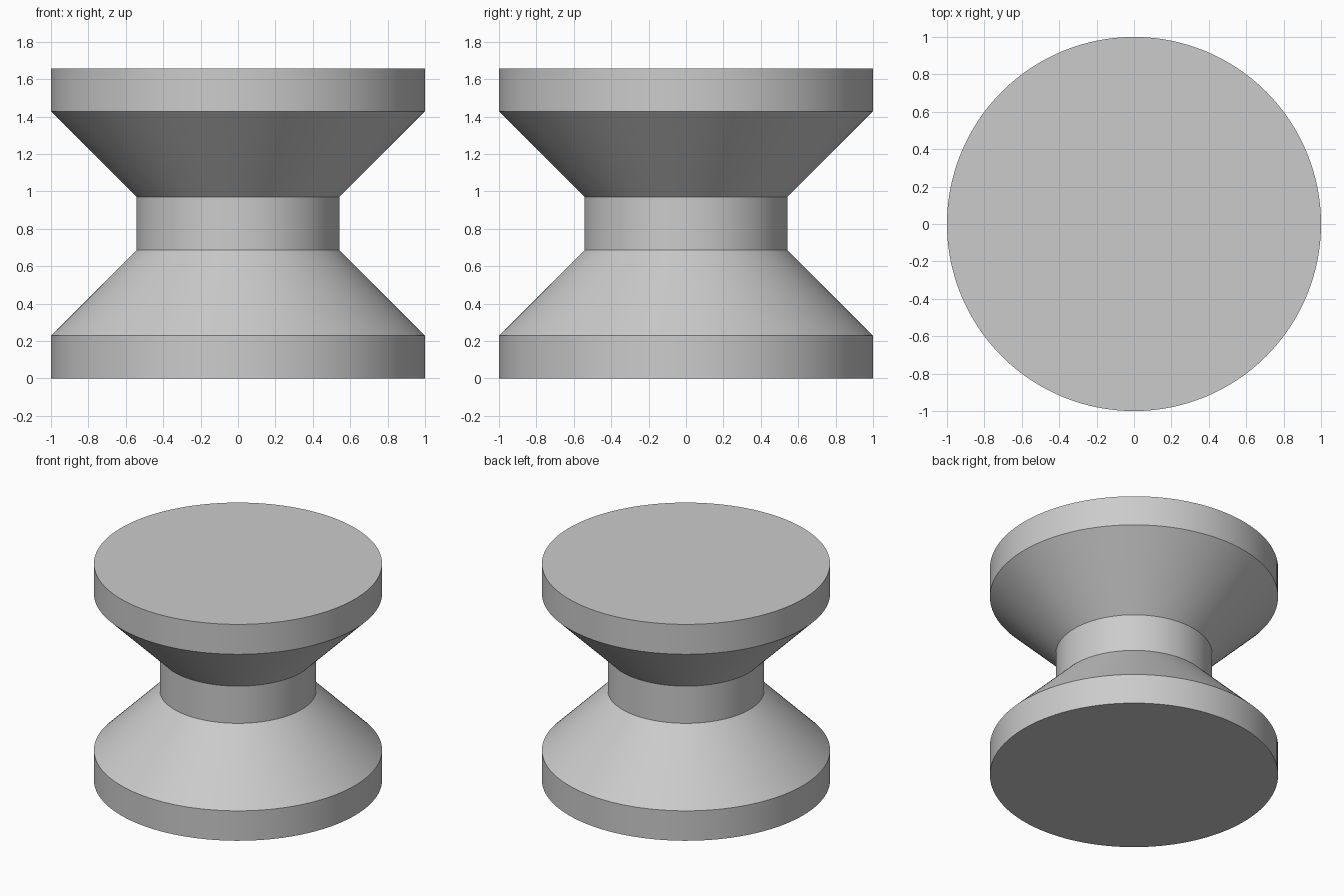
import bpy
import bmesh
import math

cube = bpy.data.objects.get("Cube")
if cube:
    bpy.data.objects.remove(cube, do_unlink=True)

# Plain grey material
grey = bpy.data.materials.new("light_grey")
grey.use_nodes = True
colour = (0.6, 0.6, 0.6, 1)
grey.diffuse_color = colour
grey.node_tree.nodes["Principled BSDF"].inputs["Base Color"].default_value = colour

# Proportions of the spool
RIM, NECK = 1.0, 0.543
HEIGHT, RIM_HEIGHT, NECK_BASE, NECK_TOP = 1.657, 0.229, 0.686, 0.971

# Half outline from the bottom centre to the top centre
profile = [
    (0, 0), (RIM, 0), (RIM, RIM_HEIGHT),
    (NECK, NECK_BASE), (NECK, NECK_TOP),
    (RIM, HEIGHT - RIM_HEIGHT), (RIM, HEIGHT), (0, HEIGHT),
]

# Turn the outline around the z axis
bm = bmesh.new()
verts = [bm.verts.new((r, 0, z)) for r, z in profile]
edges = [bm.edges.new(pair) for pair in zip(verts, verts[1:])]
bmesh.ops.spin(bm, geom=verts + edges, cent=(0, 0, 0), axis=(0, 0, 1),
               angle=math.tau, steps=128, use_merge=True)
bmesh.ops.remove_doubles(bm, verts=bm.verts, dist=0.0001)
bmesh.ops.recalc_face_normals(bm, faces=bm.faces)

mesh = bpy.data.meshes.new("flanged_spool")
bm.to_mesh(mesh)
bm.free()
mesh.materials.append(grey)

spool = bpy.data.objects.new("flanged_spool", mesh)
bpy.context.collection.objects.link(spool)

# Smooth round sides with crisp rims
bpy.ops.object.select_all(action="DESELECT")
spool.select_set(True)
bpy.context.view_layer.objects.active = spool
bpy.ops.object.shade_smooth_by_angle(angle=math.radians(30))
